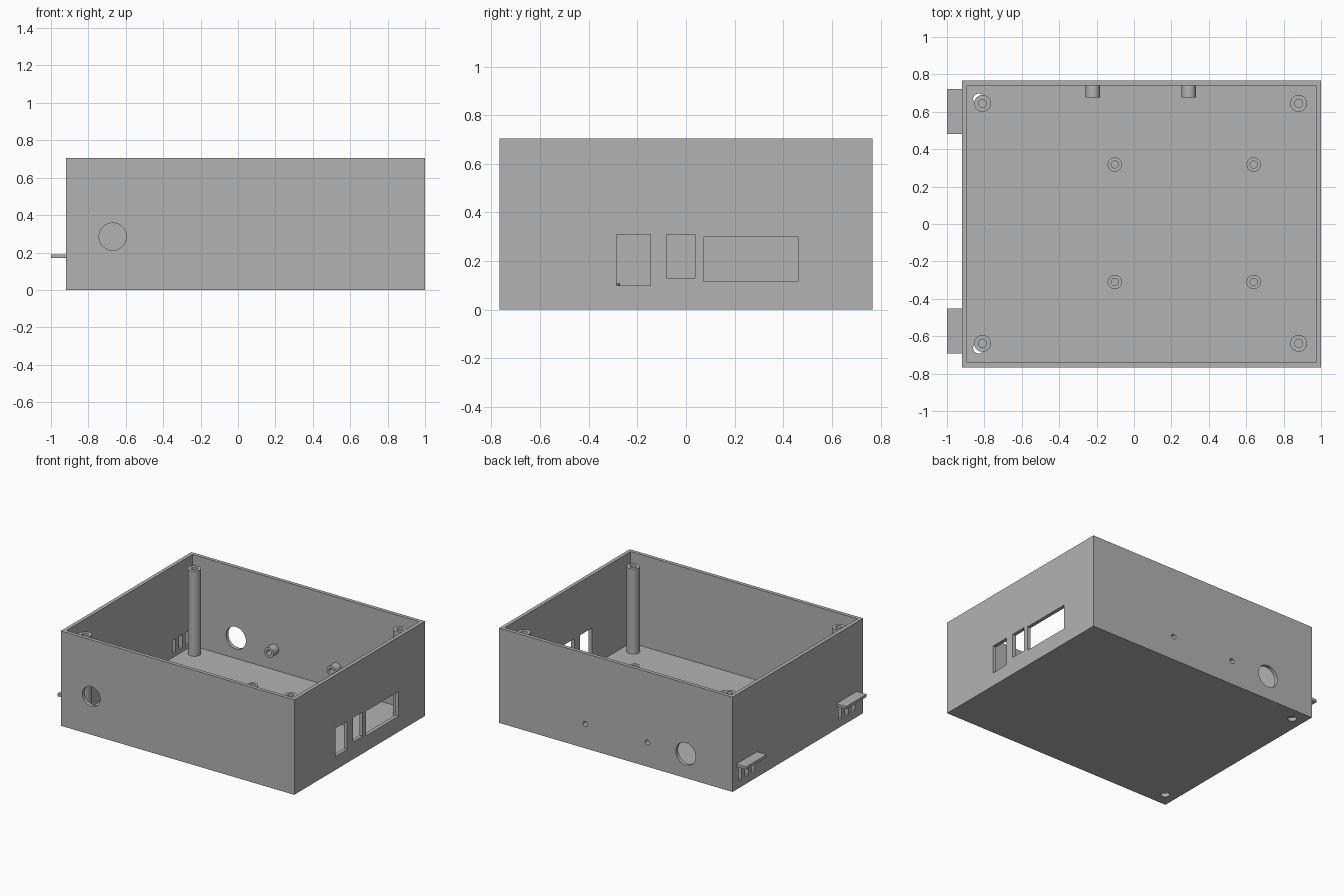
import bpy
from math import pi

if "Cube" in bpy.data.objects:
    bpy.data.objects.remove(bpy.data.objects["Cube"], do_unlink=True)

grey = bpy.data.materials.new("plastic_grey")
grey.use_nodes = True
grey.diffuse_color = (0.45, 0.45, 0.45, 1)
grey.node_tree.nodes["Principled BSDF"].inputs["Base Color"].default_value = (0.45, 0.45, 0.45, 1)


def box(name, x, y, z):
    """Box from (min, max) pairs."""
    bpy.ops.mesh.primitive_cube_add(size=1, location=[sum(r) / 2 for r in (x, y, z)])
    ob = bpy.context.object
    ob.scale = [r[1] - r[0] for r in (x, y, z)]
    bpy.ops.object.transform_apply(location=False, rotation=False, scale=True)
    ob.name = name
    ob.data.materials.append(grey)
    return ob


def rod(name, centre, radius, length, along_y=False):
    bpy.ops.mesh.primitive_cylinder_add(vertices=48, radius=radius, depth=length,
                                        location=centre,
                                        rotation=(pi / 2 if along_y else 0, 0, 0))
    ob = bpy.context.object
    ob.name = name
    ob.data.materials.append(grey)
    return ob


def cut(ob, cutter):
    mod = ob.modifiers.new("cut", 'BOOLEAN')
    mod.operation = 'DIFFERENCE'
    mod.solver = 'EXACT'
    mod.object = cutter
    bpy.context.view_layer.objects.active = ob
    bpy.ops.object.modifier_apply(modifier=mod.name)
    bpy.data.objects.remove(cutter, do_unlink=True)


def smooth(ob):
    bpy.ops.object.select_all(action='DESELECT')
    ob.select_set(True)
    bpy.context.view_layer.objects.active = ob
    bpy.ops.object.shade_smooth_by_angle()


def standoff(name, x, y, bottom, top, radius, bore, depth):
    """Upright post with a blind screw hole in its top."""
    post = rod(name, (x, y, (bottom + top) / 2), radius, top - bottom)
    cut(post, rod("bore", (x, y, top), bore, 2 * depth))
    smooth(post)


WALL = 0.027
X0, X1, Y, TOP = -0.92, 1.0, 0.767, 0.705

# Open-topped case
case = box("case", (X0, X1), (-Y, Y), (0, TOP))
cut(case, box("cavity", (X0 + WALL, X1 - WALL), (-Y + WALL, Y - WALL), (WALL, 1)))

# Port openings
for y, z in (((-0.285, -0.145), (0.10, 0.31)),
             ((-0.08, 0.037), (0.13, 0.31)),
             ((0.073, 0.46), (0.117, 0.30))):
    cut(case, box("port", (0.9, 1.1), y, z))

# Round cable openings in front and back walls
cut(case, rod("front_opening", (-0.67, -Y, 0.285), 0.073, 0.15, True))
cut(case, rod("back_opening", (-0.535, Y, 0.18), 0.082, 0.15, True))

# Small holes through the floor
for y in (-0.663, 0.667):
    cut(case, rod("floor_hole", (-0.83, y, 0), 0.03, 0.2))

# Back wall bosses with screw holes
for i, x in enumerate((-0.22, 0.293)):
    cut(case, rod("screw_hole", (x, Y, 0.18), 0.019, 0.15, True))
    boss = rod(f"wall_boss_{i + 1}", (x, 0.709, 0.18), 0.038, 0.064, True)
    cut(boss, rod("bore", (x, 0.7, 0.18), 0.019, 0.2, True))
    smooth(boss)

# Mounting tabs with slots below them
for i, y in enumerate((-0.573, 0.602)):
    for step in (-1, 0, 1):
        s = y + step * 0.078
        cut(case, box("slot", (X0 - 0.1, X0 + 0.1), (s - 0.02, s + 0.02), (0.057, 0.155)))
    box(f"mounting_tab_{i + 1}", (-1, X0), (y - 0.12, y + 0.12), (0.17, 0.19))

smooth(case)

# Lid posts in the corners and short board posts on the floor
for x in (-0.81, 0.88):
    for y in (-0.638, 0.645):
        standoff("lid_post", x, y, WALL, 0.66, 0.045, 0.022, 0.2)
for x in (-0.103, 0.64):
    for y in (-0.31, 0.318):
        standoff("board_post", x, y, WALL, 0.108, 0.038, 0.019, 0.075)
